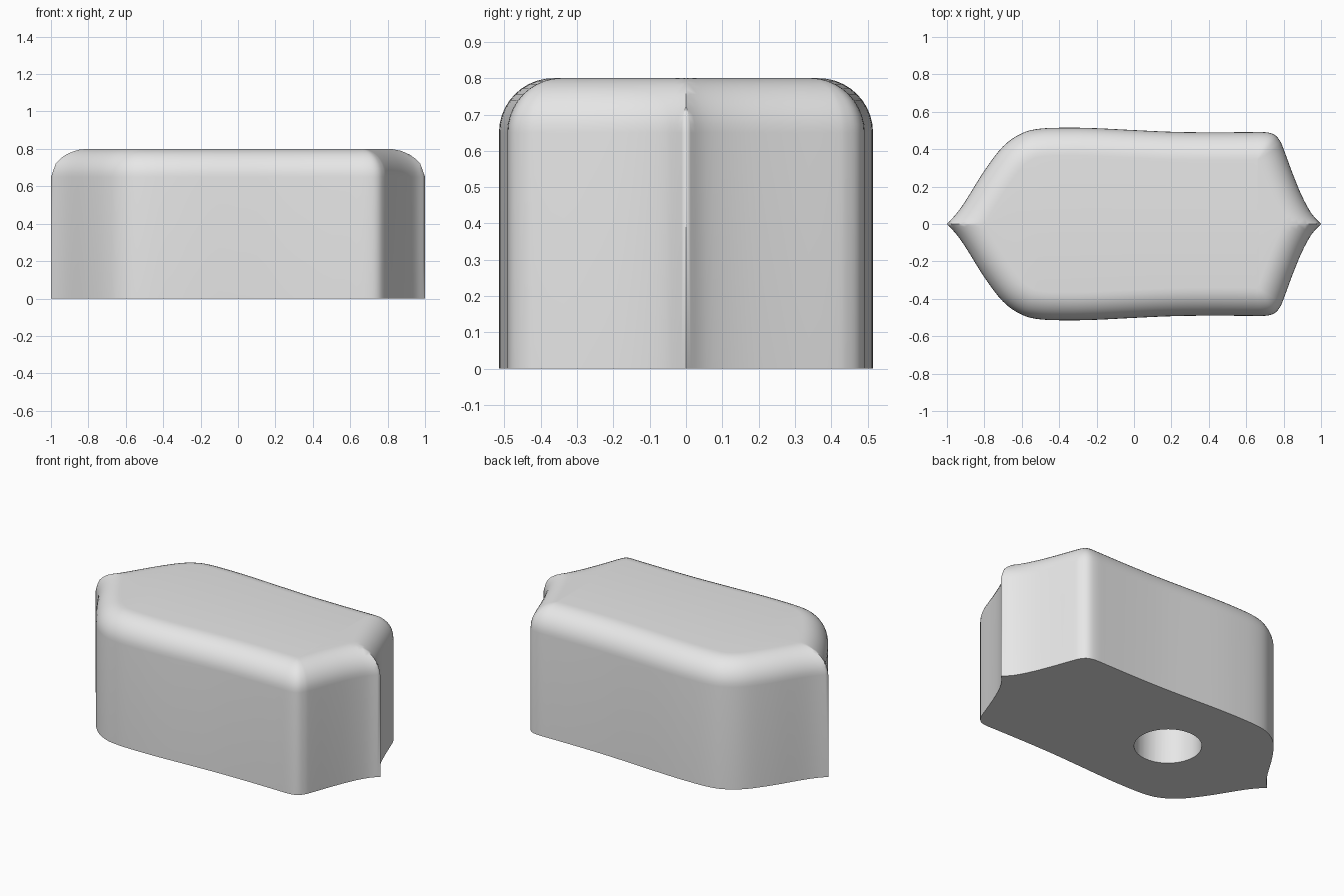
import bpy, bmesh, math
from mathutils import Vector

if "Cube" in bpy.data.objects:
    bpy.data.objects.remove(bpy.data.objects["Cube"])

HEIGHT, R, STEPS = 0.80, 0.15, 10
HOLE_X, HOLE_R, HOLE_DEPTH = -0.255, 0.195, 0.5

# Half of the plan outline, from tip to tip
PLAN = [(-1, 0), (-0.95, 0.055), (-0.9, 0.125), (-0.8, 0.285), (-0.7, 0.415),
        (-0.6, 0.485), (-0.5, 0.51), (-0.35, 0.515), (-0.2, 0.512), (0, 0.502),
        (0.2, 0.493), (0.4, 0.49), (0.6, 0.491), (0.7, 0.491), (0.75, 0.478),
        (0.78, 0.445), (0.8, 0.4), (0.85, 0.265), (0.9, 0.145), (0.95, 0.055), (1, 0)]
INNER_CORNER = Vector((0.66, 0.343))


def smooth_curve(points, n=4):
    """Catmull-Rom curve through the points."""
    p = [Vector(q) for q in points]
    p = [2 * p[0] - p[1]] + p + [2 * p[-1] - p[-2]]
    out = []
    for a, b, c, d in zip(p, p[1:], p[2:], p[3:]):
        for i in range(n):
            t = i / n
            out.append(0.5 * (2 * b + (c - a) * t + (2 * a - 5 * b + 4 * c - d) * t * t
                              + (3 * b - a - 3 * c + d) * t ** 3))
    return out + [p[-2]]


def column(p, tangent):
    """Points from the bottom centre, up the wall, over the round edge to the top centre."""
    inward = Vector((tangent.y, -tangent.x)).normalized()
    target = p + inward * R
    if 0.66 <= p.x <= 0.801:            # tight corner: all columns meet in one point
        target = INNER_CORNER
    step = target - p
    limit = min(1.0, p.y / -step.y) if step.y < 0 else 1.0   # stop at the centre ridge
    pts = [Vector((p.x, 0, 0)), Vector((p.x, p.y, 0))]
    for j in range(STEPS + 1):
        f = min(1 - math.cos(j / STEPS * math.pi / 2), limit)
        q = p + step * f
        pts.append(Vector((q.x, max(q.y, 0), HEIGHT - R + R * math.sqrt(max(0, 1 - (1 - f) ** 2)))))
    pts.append(Vector((pts[-1].x, 0, pts[-1].z)))
    return pts


# Body: half shell, mirrored across the long axis
curve = smooth_curve(PLAN)
bm = bmesh.new()
cols = []
for i, p in enumerate(curve):
    tangent = curve[min(i + 1, len(curve) - 1)] - curve[max(i - 1, 0)]
    cols.append([bm.verts.new(v) for v in column(p, tangent)])
for a, b in zip(cols, cols[1:]):
    for j in range(len(a) - 1):
        bm.faces.new((a[j], a[j + 1], b[j + 1], b[j]))
bmesh.ops.remove_doubles(bm, verts=bm.verts, dist=1e-5)
bmesh.ops.recalc_face_normals(bm, faces=bm.faces)
# The bottom must face down
low = min(bm.faces, key=lambda f: f.calc_center_median().z)
if low.normal.z > 0:
    bmesh.ops.reverse_faces(bm, faces=bm.faces)
mesh = bpy.data.meshes.new("body")
bm.to_mesh(mesh)
bm.free()
body = bpy.data.objects.new("body", mesh)
bpy.context.collection.objects.link(body)

grey = bpy.data.materials.new("light grey")
grey.diffuse_color = (0.8, 0.8, 0.8, 1)
grey.use_nodes = True
grey.node_tree.nodes["Principled BSDF"].inputs["Base Color"].default_value = grey.diffuse_color
mesh.materials.append(grey)

mirror = body.modifiers.new("mirror", 'MIRROR')
mirror.use_axis = (False, True, False)
mirror.merge_threshold = 1e-4

# Round blind hole in the underside
bpy.ops.mesh.primitive_cylinder_add(vertices=64, radius=HOLE_R, depth=2 * HOLE_DEPTH,
                                    location=(HOLE_X, 0, 0))
cutter = bpy.context.object
cutter.name = "hole_cutter"
cutter.hide_render = True
cutter.data.materials.append(grey)
cut = body.modifiers.new("hole", 'BOOLEAN')
cut.operation = 'DIFFERENCE'
cut.solver = 'EXACT'
cut.object = cutter

bpy.ops.object.select_all(action='DESELECT')
body.select_set(True)
bpy.context.view_layer.objects.active = body
bpy.ops.object.modifier_apply(modifier="mirror")
bpy.ops.object.modifier_apply(modifier="hole")
bpy.data.objects.remove(cutter)
bpy.ops.object.shade_smooth_by_angle(angle=math.radians(30))
